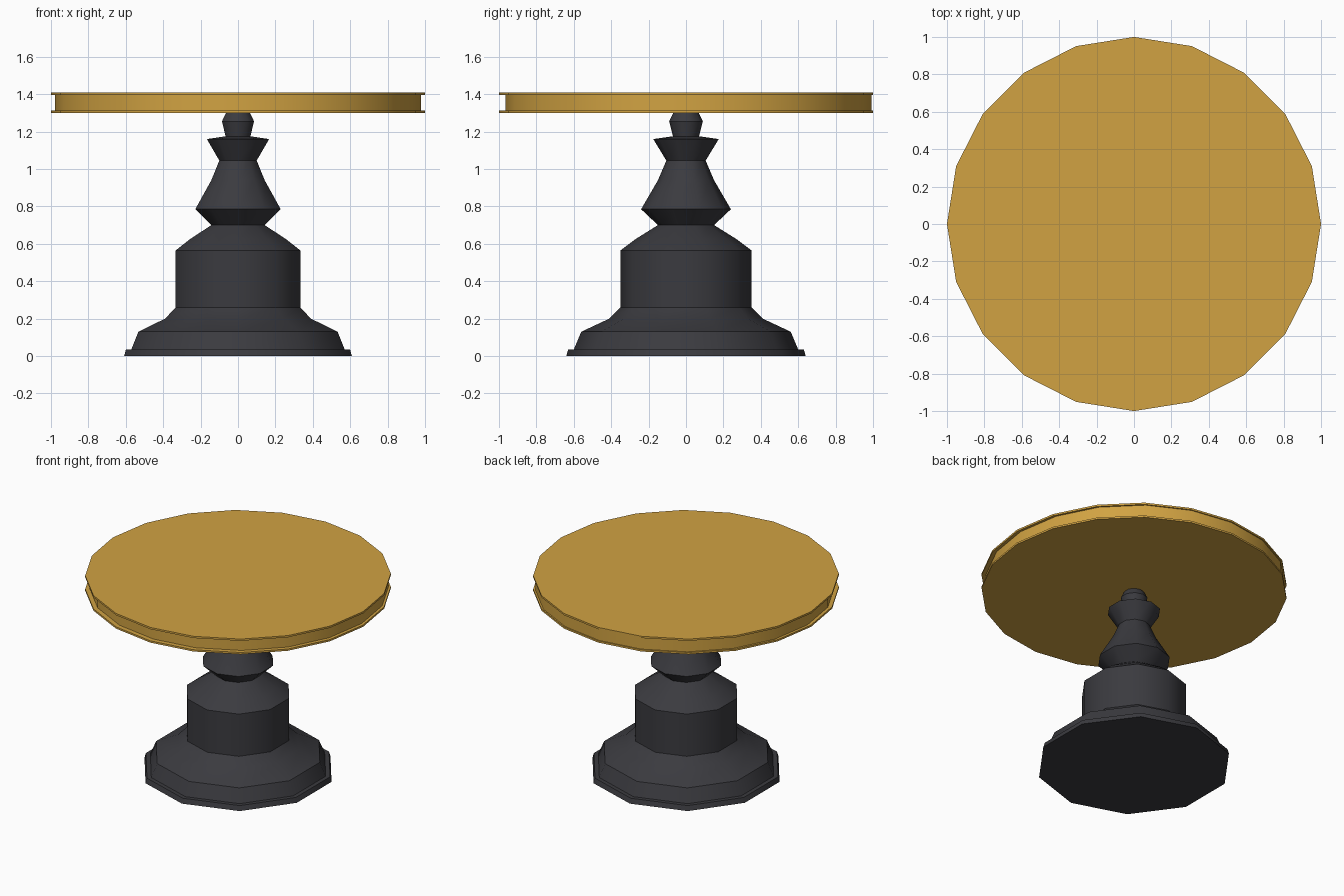
import bpy
import math

cube = bpy.data.objects.get("Cube")
if cube:
    bpy.data.objects.remove(cube, do_unlink=True)


def make_material(name, rgb):
    mat = bpy.data.materials.new(name)
    mat.use_nodes = True
    color = (*rgb, 1.0)
    mat.diffuse_color = color
    mat.node_tree.nodes["Principled BSDF"].inputs["Base Color"].default_value = color
    return mat


def lathe(name, profile, sides, start, mat, y=0.0):
    """Closed solid of revolution from (radius, height) pairs, bottom to top."""
    angles = [start + math.tau * i / sides for i in range(sides)]
    verts = [(r * math.cos(a), r * math.sin(a), z) for r, z in profile for a in angles]
    faces = []
    for ring in range(len(profile) - 1):
        low, high = ring * sides, (ring + 1) * sides
        for i in range(sides):
            j = (i + 1) % sides
            faces.append((low + i, low + j, high + j, high + i))
    faces.append(tuple(reversed(range(sides))))
    faces.append(tuple(range(len(verts) - sides, len(verts))))
    mesh = bpy.data.meshes.new(name)
    mesh.from_pydata(verts, [], faces)
    mesh.materials.append(mat)
    obj = bpy.data.objects.new(name, mesh)
    obj.location.y = y
    bpy.context.collection.objects.link(obj)
    bpy.ops.object.select_all(action="DESELECT")
    obj.select_set(True)
    bpy.context.view_layer.objects.active = obj
    bpy.ops.object.shade_smooth_by_angle(angle=math.radians(38))
    return obj


iron = make_material("dark iron", (0.043, 0.043, 0.050))
wood = make_material("golden wood", (0.64, 0.365, 0.055))

# Turned pedestal: stepped foot, drum, vase-shaped neck and collar
pedestal_profile = [
    (0.64, 0.0), (0.63, 0.035), (0.60, 0.035), (0.56, 0.13),
    (0.41, 0.20), (0.35, 0.26), (0.35, 0.565), (0.27, 0.625),
    (0.15, 0.70), (0.24, 0.785), (0.15, 0.94), (0.105, 1.045),
    (0.175, 1.16), (0.07, 1.175), (0.09, 1.255), (0.065, 1.305),
]
lathe("pedestal", pedestal_profile, 10, math.pi / 2, iron)

# Table top: two thin discs around a slightly narrower, offset core
for name, bottom, top in (("lower_rim", 1.30, 1.313), ("upper_rim", 1.397, 1.41)):
    lathe(name, [(1.0, bottom), (1.0, top)], 20, 0, wood)
lathe("table_core", [(0.979, 1.305), (0.979, 1.405)], 20, 0, wood, y=0.013)
